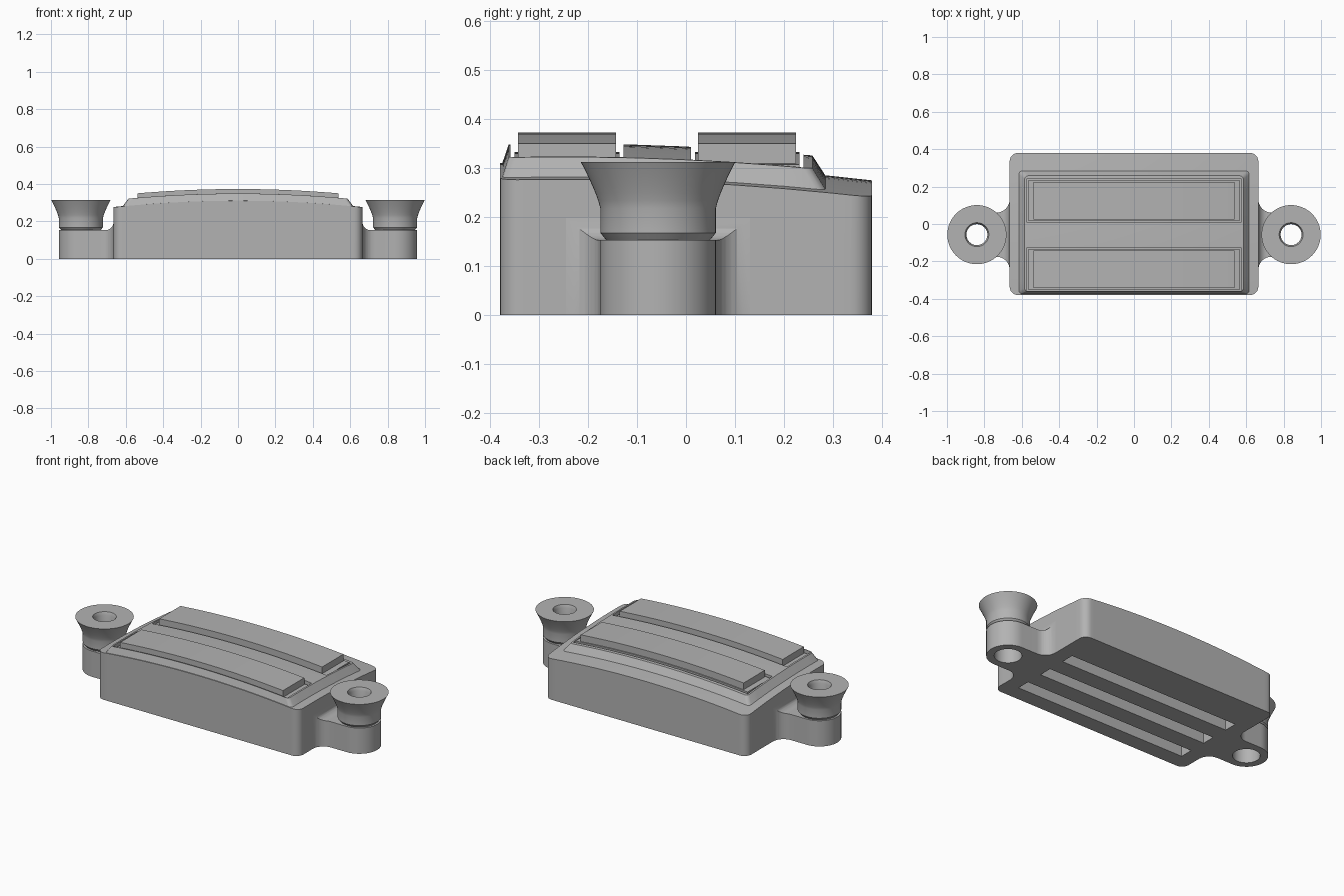
import bpy, bmesh
from math import sin, cos, pi, sqrt, radians

if "Cube" in bpy.data.objects:
    bpy.data.objects.remove(bpy.data.objects["Cube"], do_unlink=True)

GREY = (0.45, 0.45, 0.45, 1)
grey = bpy.data.materials.new("plain_grey")
grey.use_nodes = True
grey.diffuse_color = GREY
grey.node_tree.nodes["Principled BSDF"].inputs["Base Color"].default_value = GREY

EAR_X, EAR_Y = 0.84, -0.057


def finish(name, bm):
    bmesh.ops.recalc_face_normals(bm, faces=bm.faces)
    mesh = bpy.data.meshes.new(name)
    bm.to_mesh(mesh)
    bm.free()
    obj = bpy.data.objects.new(name, mesh)
    bpy.context.collection.objects.link(obj)
    mesh.materials.append(grey)
    return obj


def activate(obj):
    bpy.ops.object.select_all(action='DESELECT')
    obj.select_set(True)
    bpy.context.view_layer.objects.active = obj


def smooth(obj):
    activate(obj)
    bpy.ops.object.shade_smooth_by_angle(angle=radians(25))


def cut(obj, cutter):
    mod = obj.modifiers.new("cut", 'BOOLEAN')
    mod.operation = 'DIFFERENCE'
    mod.solver = 'EXACT'
    mod.object = cutter
    activate(obj)
    bpy.ops.object.modifier_apply(modifier=mod.name)
    bpy.data.objects.remove(cutter, do_unlink=True)


def rounded_rect(hx, y0, y1, r, steps=6):
    """Outline of a rectangle centred on x = 0 with round corners."""
    pts = []
    corners = [(hx - r, y1 - r), (r - hx, y1 - r), (r - hx, y0 + r), (hx - r, y0 + r)]
    for q, (cx, cy) in enumerate(corners):
        for i in range(steps + 1):
            a = (q + i / steps) * pi / 2
            pts.append((cx + r * cos(a), cy + r * sin(a)))
    return pts


def slab(name, outline, bottom, top, xs=(), ys=(), shrink=None):
    """Extrude an outline, slice it at xs and ys, then shape both ends in z."""
    bm = bmesh.new()
    face = bm.faces.new([bm.verts.new((x, y, 0)) for x, y in outline])
    ext = bmesh.ops.extrude_face_region(bm, geom=[face], use_keep_orig=True)
    for v in ext["geom"]:
        if isinstance(v, bmesh.types.BMVert):
            v.co.z = 1
    for axis, cuts in ((0, xs), (1, ys)):
        for c in cuts:
            co, no = [0, 0, 0], [0, 0, 0]
            co[axis], no[axis] = c, 1
            bmesh.ops.bisect_plane(bm, geom=bm.verts[:] + bm.edges[:] + bm.faces[:],
                                   plane_co=co, plane_no=no)
    for v in bm.verts:
        if v.co.z > 0.5:
            if shrink:
                v.co.x, v.co.y = shrink(v.co.x, v.co.y)
            v.co.z = top(v.co.x, v.co.y)
        else:
            v.co.z = bottom(v.co.x, v.co.y)
    return finish(name, bm)


def block(name, hx, y0, y1, z0, z1):
    pts = [(-hx, y0), (hx, y0), (hx, y1), (-hx, y1)]
    return slab(name, pts, lambda x, y: z0, lambda x, y: z1)


def lathe(name, profile, cx, cy, n=64):
    """Spin a closed (radius, z) loop about a vertical axis."""
    bm = bmesh.new()
    rings = [[bm.verts.new((cx + r * cos(2 * pi * i / n), cy + r * sin(2 * pi * i / n), z))
              for r, z in profile] for i in range(n)]
    for i in range(n):
        a, b = rings[i], rings[(i + 1) % n]
        for j in range(len(profile)):
            k = (j + 1) % len(profile)
            bm.faces.new((a[j], b[j], b[k], a[k]))
    return finish(name, bm)


def drum(name, r, z0, z1, cx, cy):
    pts = [(cx + r * cos(i * pi / 24), cy + r * sin(i * pi / 24)) for i in range(48)]
    return slab(name, pts, lambda x, y: z0, lambda x, y: z1)


def crown(x, y):
    """Top of the case: arched along x, falling away towards the back."""
    return 0.312 - 0.079 * x * x - 0.093 * (y + 0.25) ** 2


def arch(height):
    return lambda x, y: height - 0.08 * x * x


XS = [-0.6 + 0.05 * i for i in range(25)]
YS = [-0.3 + 0.1 * i for i in range(7)]
BARS = (-0.243, 0.125)

# Case with three long slots in its underside
case = slab("case", rounded_rect(0.665, -0.38, 0.38, 0.045),
            lambda x, y: 0, crown, XS, YS)
for yc in (-0.245, -0.06, 0.125):
    cut(case, block("slot_cutter", 0.575, yc - 0.04, yc + 0.04, -0.1, 0.2))
smooth(case)

# Chamfered cover plate with two recesses
B0, B1, T0, T1 = -0.378, 0.29, -0.362, 0.258


def draw_in(x, y):
    return x * 0.585 / 0.622, T0 + (y - B0) * (T1 - T0) / (B1 - B0)


cover = slab("cover_plate", rounded_rect(0.622, B0, B1, 0.02, 3),
             lambda x, y: crown(x, y) - 0.008,
             lambda x, y: crown(x, y) + 0.038, XS, YS, draw_in)
for yc in BARS:
    cut(cover, block("recess_cutter", 0.575, yc - 0.115, yc + 0.115, 0.1, 0.6))
smooth(cover)

# Arched bars, each standing on a wider flange
for label, yc in zip(("front", "back"), BARS):
    for part, hx, hy, z in (("flange", 0.568, 0.107, 0.333), ("bar", 0.537, 0.1, 0.373)):
        pts = [(-hx, yc - hy), (hx, yc - hy), (hx, yc + hy), (-hx, yc + hy)]
        smooth(slab(f"{label}_{part}", pts, lambda x, y: 0.255, arch(z), XS))

# Mounting ears and flared bushings
W, WALL, R, RZ = 0.118, 0.665, 0.07, 0.045


def ear_top(x, y):
    d = min(RZ, max(0, WALL + RZ - abs(x)))
    return 0.153 + RZ - sqrt(RZ * RZ - d * d)


for side, label in ((1, "left"), (-1, "right")):
    flare = [(0.64, W + R)]
    for i in range(9):
        a = i * pi / 16
        flare.append((WALL + R - R * cos(a), W + R - R * sin(a)))
    tip = [(EAR_X + W * sin(i * pi / 24), W * cos(i * pi / 24)) for i in range(25)]
    half = flare + tip + [(x, -w) for x, w in reversed(flare)]
    ear = slab(label + "_ear", [(side * x, EAR_Y + w) for x, w in half],
               lambda x, y: 0, ear_top,
               [side * (WALL + RZ * i / 8) for i in range(9)])
    cut(ear, drum("bore_cutter", 0.075, -0.1, 0.1, side * EAR_X, EAR_Y))
    cut(ear, drum("hole_cutter", 0.056, -0.2, 0.3, side * EAR_X, EAR_Y))
    smooth(ear)

    horn = [(0.118 + 0.04 * (i / 6) ** 1.25, 0.218 + 0.095 * i / 6) for i in range(7)]
    profile = [(0.056, 0.152), (0.105, 0.152), (0.118, 0.168)] + horn
    profile += [(0.064, 0.313), (0.056, 0.295)]
    smooth(lathe(label + "_bushing", profile, side * EAR_X, EAR_Y))
